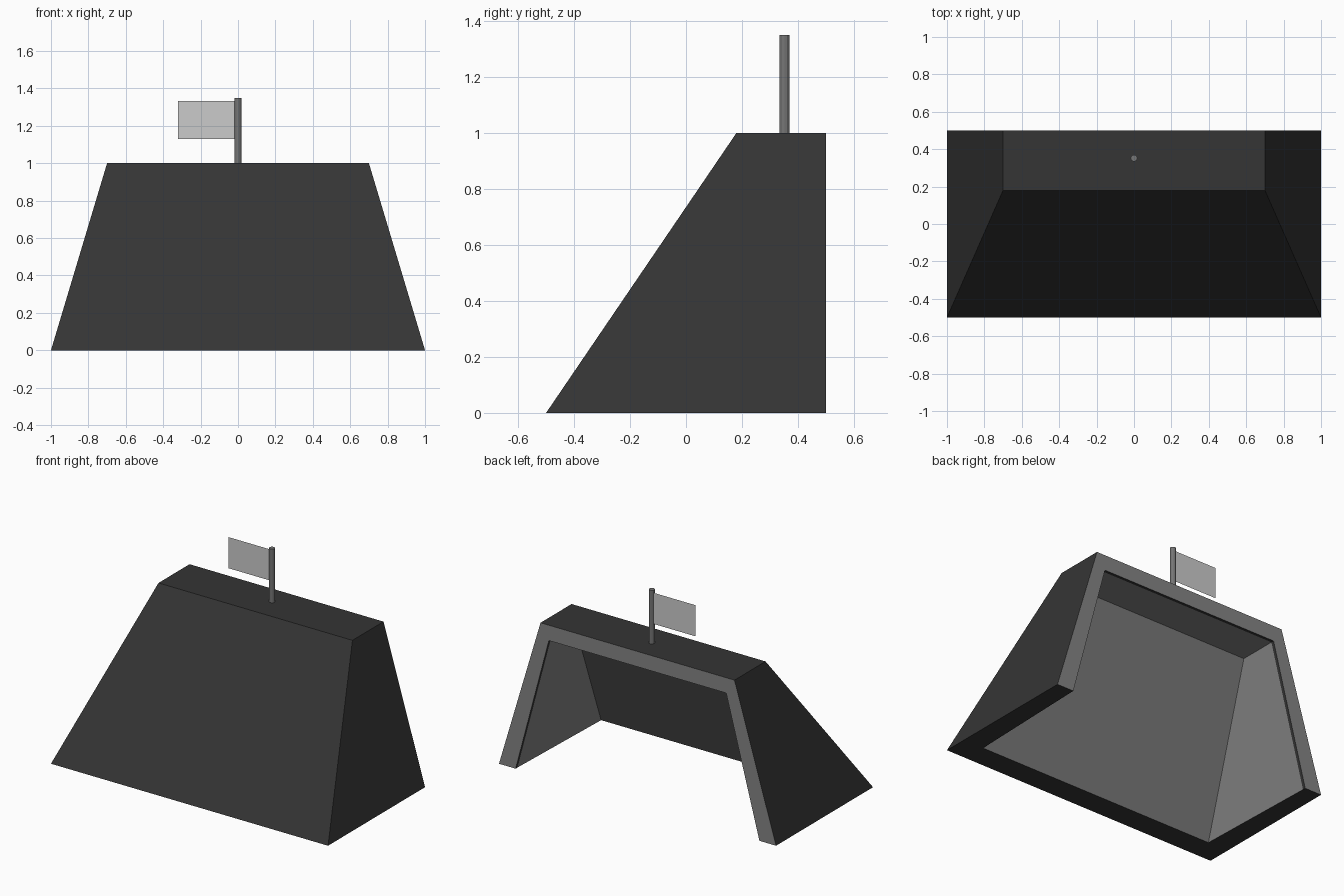
import bpy, bmesh, math

if "Cube" in bpy.data.objects:
    bpy.data.objects.remove(bpy.data.objects["Cube"])


def material(name, v):
    m = bpy.data.materials.new(name)
    m.diffuse_color = (v, v, v, 1)
    m.use_nodes = True
    m.node_tree.nodes["Principled BSDF"].inputs["Base Color"].default_value = m.diffuse_color
    return m


def mesh_object(name, bm, mats):
    bmesh.ops.recalc_face_normals(bm, faces=bm.faces)
    me = bpy.data.meshes.new(name)
    bm.to_mesh(me)
    bm.free()
    for m in mats:
        me.materials.append(m)
    ob = bpy.data.objects.new(name, me)
    bpy.context.collection.objects.link(ob)
    return ob


dark = material("dark_grey", 0.035)
lining = material("lining_grey", 0.23)
mid = material("pole_grey", 0.18)
pale = material("flag_grey", 0.53)

# Hollow shelter: side profiles (x half-width, y, z),
# ordered bottom front, bottom back, top back, top front
outer = [(1, -.5, 0), (1, .5, 0), (.7, .5, 1), (.7, .18, 1)]
inner = [(.855, -.346, 0), (.88, .48, 0), (.64, .48, .90), (.64, .231, .90)]
lip = [(.88, .5, 0), (.64, .5, .90)]
bm = bmesh.new()


def pair(pts):
    return [[bm.verts.new((s * x, y, z)) for x, y, z in pts] for s in (-1, 1)]


def face(verts, mat):
    bm.faces.new(verts).material_index = mat


(ol, orr), (il, ir), (ll, lr) = pair(outer), pair(inner), pair(lip)
for mat, l, r in ((0, ol, orr), (1, il, ir)):
    # side walls, roof, sloping front
    for f in (l, r, (l[2], r[2], r[3], l[3]), (l[3], r[3], r[0], l[0])):
        face(f, mat)
# Back rim (light) and the narrow dark lip inside it
path_o = [ol[1], ol[2], orr[2], orr[1]]
path_l = [ll[0], ll[1], lr[1], lr[0]]
path_i = [il[1], il[2], ir[2], ir[1]]
for k in range(3):
    face((path_o[k], path_o[k + 1], path_l[k + 1], path_l[k]), 1)
    face((path_l[k], path_l[k + 1], path_i[k + 1], path_i[k]), 0)
# Bottom rim (dark)
face((ol[0], orr[0], ir[0], il[0]), 0)
for o, i, e in ((ol, il, ll), (orr, ir, lr)):
    face((o[0], o[1], e[0], i[1], i[0]), 0)
mesh_object("shelter_shell", bm, (dark, lining))

# Flag pole
bpy.ops.mesh.primitive_cylinder_add(vertices=12, radius=.018, depth=.35,
                                    location=(0, .352, 1.175))
pole = bpy.context.object
pole.name = "flag_pole"
pole.data.materials.append(mid)

# Flag sheet
bm = bmesh.new()
bm.faces.new([bm.verts.new((x, .358, z)) for x, z in
              ((-.32, 1.13), (-.01, 1.13), (-.01, 1.333), (-.32, 1.333))])
mesh_object("flag", bm, (pale,))
